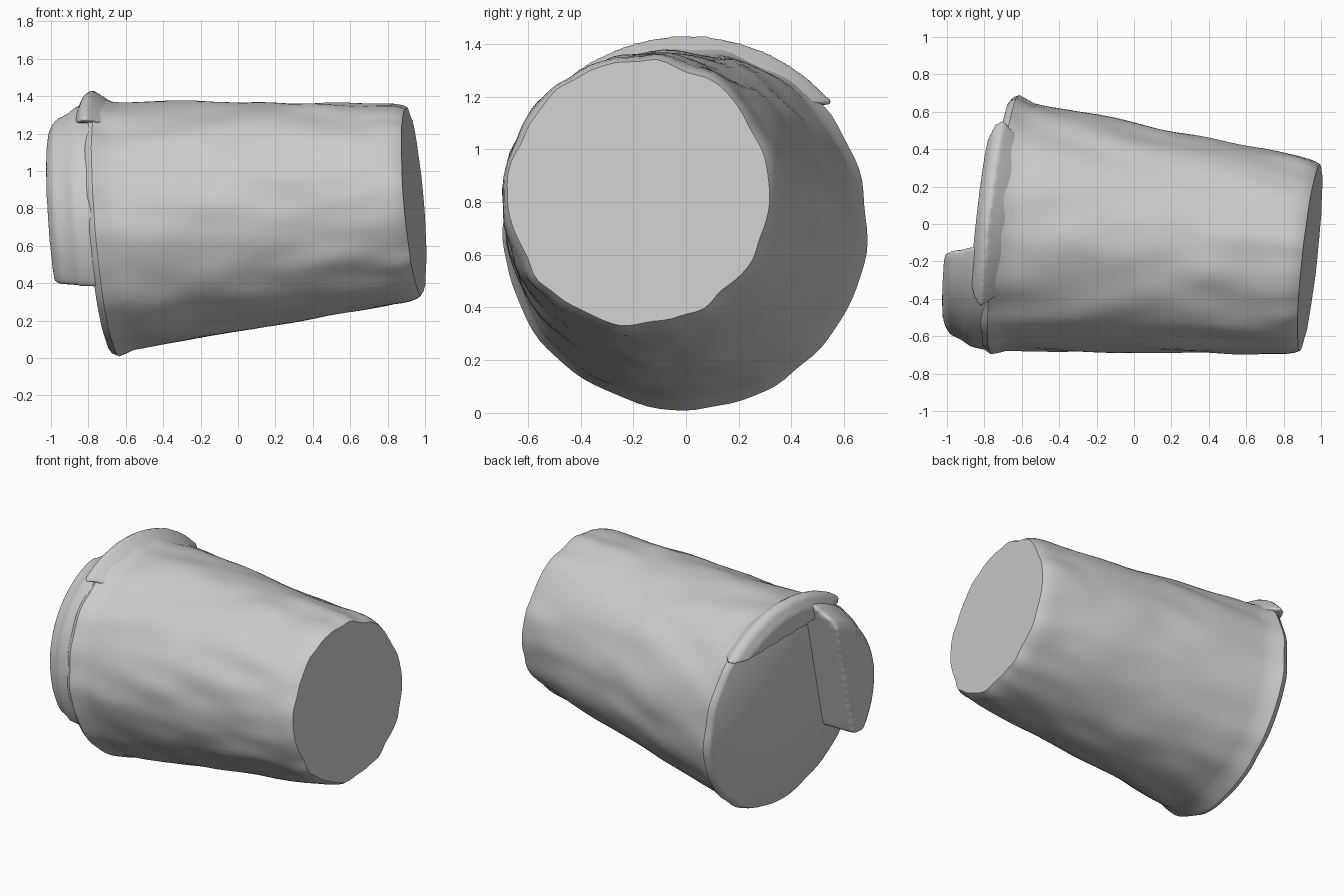
import bpy
import bmesh
import math
from mathutils import Vector, Matrix, noise

default = bpy.data.objects.get("Cube")
if default:
    bpy.data.objects.remove(default, do_unlink=True)

# Single matte grey
grey = bpy.data.materials.new("plain_grey")
grey.use_nodes = True
grey.diffuse_color = (0.6, 0.6, 0.6, 1)
grey.node_tree.nodes["Principled BSDF"].inputs["Base Color"].default_value = (0.6, 0.6, 0.6, 1)

# Tilted axis of the cup, from mouth centre to base centre
MOUTH = Vector((-0.72, 0.0, 0.70))
BASE = Vector((0.94, -0.18, 0.835))
AXIS = BASE - MOUTH
PLACE = Matrix.Translation(MOUTH) @ AXIS.to_track_quat('Z', 'Y').to_matrix().to_4x4()


def refine(profile, step):
    """Add evenly spaced points along the long parts of a profile."""
    points = [Vector(profile[0])]
    for a, b in zip(profile, profile[1:]):
        a, b = Vector(a), Vector(b)
        count = max(1, round((b - a).length / step))
        points += [a.lerp(b, i / count) for i in range(1, count + 1)]
    return points


def lathe(name, profile, cuts=(), wobble=0.0, sides=96):
    """Turn (distance along axis, radius) points, then trim by planes."""
    bm = bmesh.new()
    rings = []
    for t, r in refine(profile, 0.05):
        ring = []
        for i in range(sides):
            a = 2 * math.pi * i / sides
            p = Vector((math.cos(a), math.sin(a), 0))
            bump = wobble * noise.noise(Vector((p.x * 4, p.y * 4, t * 3)))
            ring.append(bm.verts.new(p * (r + bump) + Vector((0, 0, t))))
        rings.append(ring)
    for low, high in zip(rings, rings[1:]):
        for i in range(sides):
            j = (i + 1) % sides
            bm.faces.new((low[i], low[j], high[j], high[i]))
    bm.faces.new(rings[0])
    bm.faces.new(rings[-1])
    bm.transform(PLACE)
    for point, normal in cuts:
        bmesh.ops.bisect_plane(bm, geom=bm.verts[:] + bm.edges[:] + bm.faces[:],
                               plane_co=point, plane_no=normal, clear_outer=True)
        rim = [e for e in bm.edges if e.is_boundary]
        bmesh.ops.holes_fill(bm, edges=rim, sides=0)
    bmesh.ops.recalc_face_normals(bm, faces=bm.faces[:])
    mesh = bpy.data.meshes.new(name)
    bm.to_mesh(mesh)
    bm.free()
    mesh.materials.append(grey)
    obj = bpy.data.objects.new(name, mesh)
    bpy.context.collection.objects.link(obj)
    bpy.ops.object.select_all(action='DESELECT')
    obj.select_set(True)
    bpy.context.view_layer.objects.active = obj
    bpy.ops.object.shade_smooth_by_angle(angle=math.radians(40))
    return obj


def soften(obj, size, rounds):
    """Melt hard edges into a lumpy moulded shape."""
    remesh = obj.modifiers.new("Remesh", 'REMESH')
    remesh.mode = 'VOXEL'
    remesh.voxel_size = size
    remesh.use_smooth_shade = True
    smooth = obj.modifiers.new("Smooth", 'SMOOTH')
    smooth.iterations = rounds


# Tapered body with flat closed ends
lathe("cup_body", [(-0.01, 0.665), (0.0, 0.68), (0.03, 0.695), (0.06, 0.685),
                   (0.11, 0.665), (1.56, 0.535), (1.61, 0.527), (1.65, 0.515),
                   (1.675, 0.5)], wobble=0.018)

# Partial lid standing out from the mouth on the front side
lid = lathe("lid_segment", [(0.08, 0.64), (0.03, 0.68), (-0.08, 0.67), (-0.13, 0.64),
                            (-0.2, 0.615), (-0.235, 0.56)],
            cuts=[((0, -0.13, 1.3), (0, 1, -0.29)),
                  ((0, 0, 0.47), (0, 0.15, -1))])
soften(lid, 0.016, 6)

# Raised crescent along the top of the rim
crescent = lathe("rim_crescent", [(0.12, 0.64), (0.06, 0.69), (0.0, 0.735),
                                  (-0.04, 0.715), (-0.075, 0.65)],
                 cuts=[((0, 0, 1.22), (0, -0.1, -1))])
soften(crescent, 0.014, 4)
